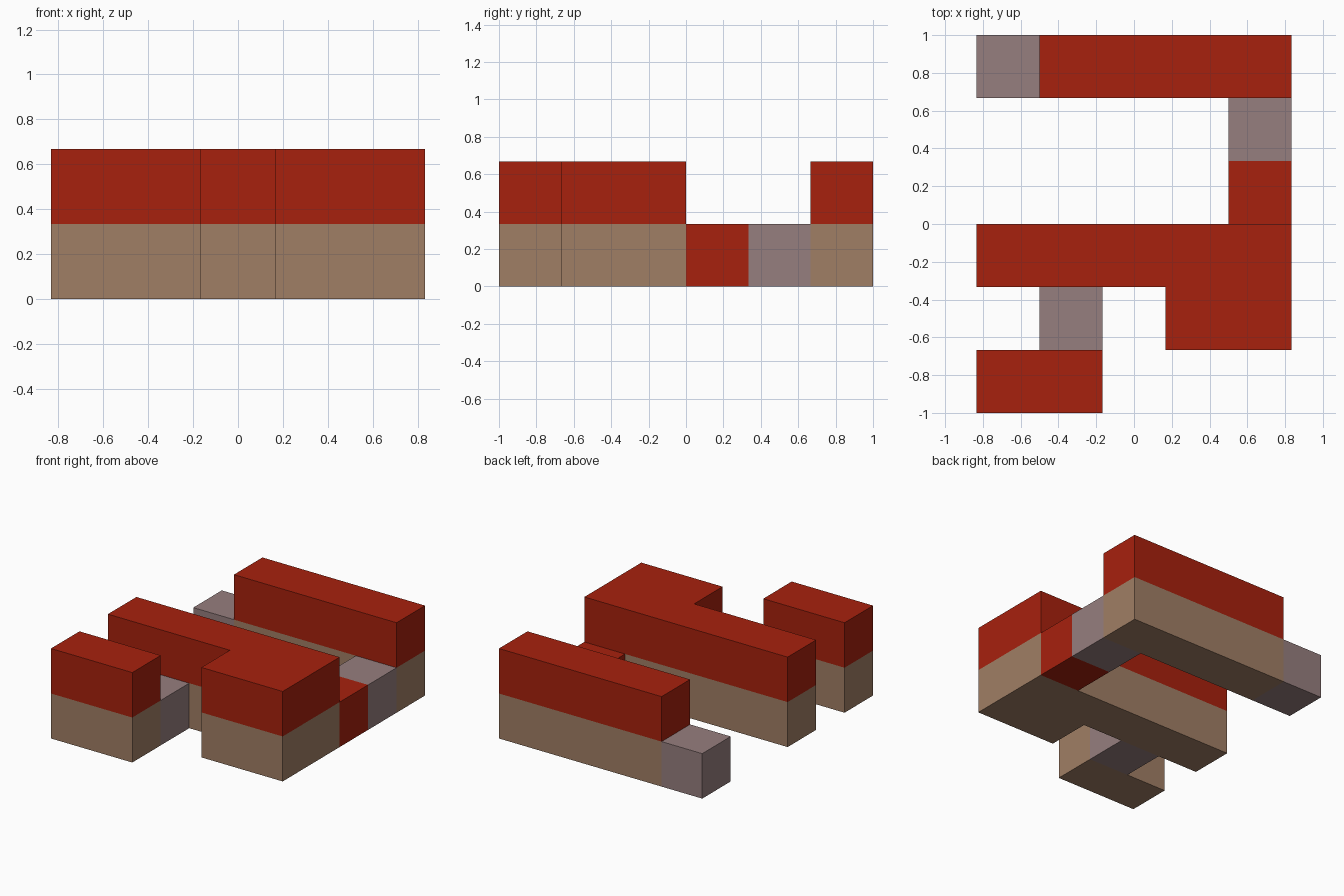
import bpy
import bmesh

CELL = 1 / 3  # the whole model sits on a grid of cubes

cube = bpy.data.objects.get("Cube")
if cube:
    bpy.data.objects.remove(cube, do_unlink=True)


def make_material(name, colour):
    mat = bpy.data.materials.new(name)
    mat.use_nodes = True
    mat.diffuse_color = (*colour, 1)
    bsdf = next(n for n in mat.node_tree.nodes if n.type == 'BSDF_PRINCIPLED')
    bsdf.inputs["Base Color"].default_value = (*colour, 1)
    return mat


red = make_material("brick red", (0.386, 0.015, 0.004))
tan = make_material("sand tan", (0.352, 0.209, 0.130))
grey = make_material("warm grey", (0.305, 0.209, 0.209))


def block(name, outline, layers):
    """Extrude a footprint (in cells) upward, one cell per material layer."""
    bm = bmesh.new()
    verts = [bm.verts.new(((x - 2.5) * CELL, (y - 3) * CELL, 0)) for x, y in outline]
    face = bm.faces.new(verts)
    for level in range(len(layers)):
        geom = bmesh.ops.extrude_face_region(bm, geom=[face], use_keep_orig=(level == 0))["geom"]
        face = next(g for g in geom if isinstance(g, bmesh.types.BMFace))
        bmesh.ops.translate(bm, vec=(0, 0, CELL), verts=face.verts[:])
    bmesh.ops.recalc_face_normals(bm, faces=bm.faces[:])
    # colour by height
    for f in bm.faces:
        f.material_index = min(int(f.calc_center_median().z / CELL + 0.01), len(layers) - 1)
    mesh = bpy.data.meshes.new(name)
    bm.to_mesh(mesh)
    bm.free()
    for mat in layers:
        mesh.materials.append(mat)
    obj = bpy.data.objects.new(name, mesh)
    bpy.context.collection.objects.link(obj)


def rect(x0, y0, x1, y1):
    return [(x0, y0), (x1, y0), (x1, y1), (x0, y1)]


# Two-storey walls: tan base, red top
block("front_wall", rect(0, 0, 2, 1), [tan, red])
block("middle_wall", [(0, 2), (3, 2), (3, 1), (5, 1), (5, 3), (0, 3)], [tan, red])
block("back_wall", rect(1, 5, 5, 6), [tan, red])

# Single-storey cubes
block("front_link", rect(1, 1, 2, 2), [grey])
block("side_link_red", rect(4, 3, 5, 4), [red])
block("side_link_grey", rect(4, 4, 5, 5), [grey])
block("back_end_cube", rect(0, 5, 1, 6), [grey])
